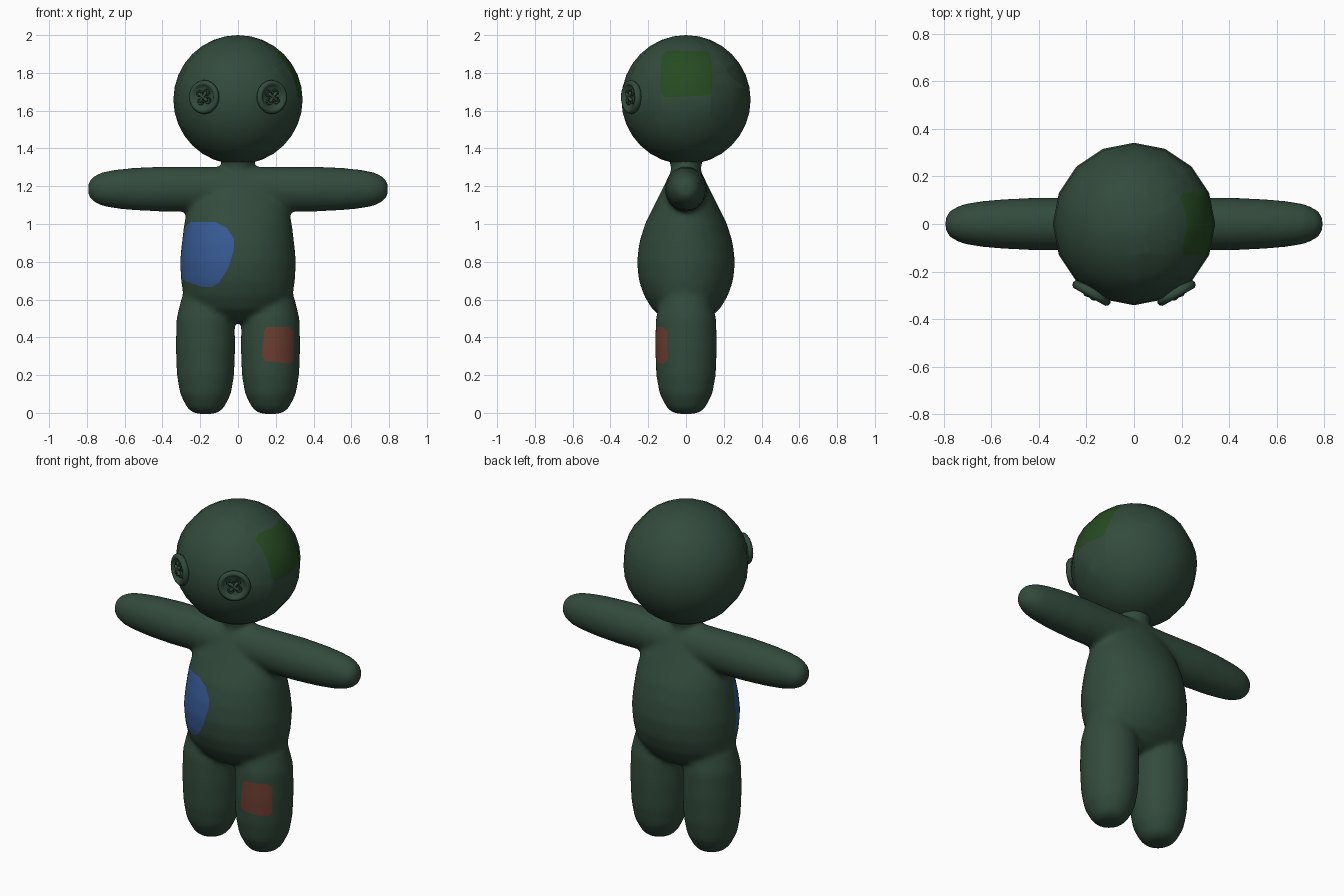
import bpy, bmesh
from math import pi, cos, sin, atan2
from mathutils import Matrix, Vector

if "Cube" in bpy.data.objects:
    bpy.data.objects.remove(bpy.data.objects["Cube"], do_unlink=True)


def material(name, rgb):
    m = bpy.data.materials.new(name)
    m.use_nodes = True
    color = (*rgb, 1)
    m.diffuse_color = color
    bsdf = m.node_tree.nodes["Principled BSDF"]
    bsdf.inputs["Base Color"].default_value = color
    bsdf.inputs["Roughness"].default_value = 0.8
    return m


cloth = material("dark green cloth", (0.032, 0.07, 0.045))
blue = material("blue patch", (0.037, 0.1, 0.29))
red = material("rust patch", (0.15, 0.048, 0.03))
green = material("leaf green patch", (0.02, 0.07, 0.016))


def add_object(name, bm, mats):
    mesh = bpy.data.meshes.new(name)
    bmesh.ops.recalc_face_normals(bm, faces=bm.faces)
    bm.to_mesh(mesh)
    bm.free()
    obj = bpy.data.objects.new(name, mesh)
    bpy.context.collection.objects.link(obj)
    for m in mats:
        mesh.materials.append(m)
    mesh.shade_smooth()
    return obj


def loft(bm, stations, matrix=Matrix(), sides=32):
    """Closed tube along local z from (height, half width, half depth)."""
    rings = []
    for h, rx, ry in stations:
        angles = [2 * pi * i / sides for i in range(sides)]
        rings.append([bm.verts.new(matrix @ Vector((rx * cos(a), ry * sin(a), h))) for a in angles])
    for low, high in zip(rings, rings[1:]):
        for i in range(sides):
            j = (i + 1) % sides
            bm.faces.new((low[i], low[j], high[j], high[i]))
    bm.faces.new(rings[0][::-1])
    bm.faces.new(rings[-1])


def cut_patch(bm, outline, axis, side, limit, index):
    """Cut a convex outline (u, z) into the faces on one side and colour them."""
    u = 1 - axis

    def point(p):
        v = Vector((0, 0, p[1]))
        v[u] = p[0]
        return v

    pts = [point(p) for p in outline]
    mid = sum(pts, Vector()) / len(pts)
    size = max((p - mid).length for p in pts) + 0.1
    front = Vector()
    front[axis] = side
    planes = [(front * limit, -front)]
    for a, b in zip(pts, pts[1:] + pts[:1]):
        n = (b - a).cross(front).normalized()
        planes.append((a, n if n.dot(mid - a) < 0 else -n))

    def near(f):
        c = f.calc_center_median()
        flat = c.copy()
        flat[axis] = 0
        return c.dot(front) > limit - 0.05 and (flat - mid).length < size

    for co, no in planes:
        faces = [f for f in bm.faces if near(f)]
        edges = {e for f in faces for e in f.edges}
        verts = {v for f in faces for v in f.verts}
        bmesh.ops.bisect_plane(bm, geom=faces + list(edges) + list(verts),
                               dist=1e-5, plane_co=co, plane_no=no)
    for f in bm.faces:
        c = f.calc_center_median()
        if all((c - co).dot(no) < 0 for co, no in planes):
            f.material_index = index


# Body: torso, neck, arms and legs fused into one soft skin
bm = bmesh.new()
loft(bm, [(0.48, .1, .07), (0.5, .18, .12), (0.55, .25, .18), (0.62, .29, .222),
          (0.7, .302, .25), (0.8, .308, .26), (0.9, .298, .248), (1, .286, .218),
          (1.1, .265, .168), (1.2, .2, .118), (1.27, .1, .085)])
loft(bm, [(1.15, .08, .08), (1.3, .08, .08), (1.37, .1, .1)])
leg = [(-.006, .04), (.005, .075), (.03, .1), (.1, .135), (.2, .152),
       (.35, .158), (.5, .154), (.6, .13), (.7, .08)]
arm = [(0, .118), (.2, .118), (.4, .12), (.55, .113), (.65, .103),
       (.72, .09), (.77, .065), (.793, .035)]
for s in (-1, 1):
    loft(bm, [(h, r, r * 1.04) for h, r in leg], Matrix.Translation((s * .172, 0, 0)))
    loft(bm, [(h, r, r * .93) for h, r in arm],
         Matrix.Translation((0, 0, 1.185)) @ Matrix.Rotation(s * pi / 2, 4, 'Y'))
body = add_object("body", bm, [cloth])
remesh = body.modifiers.new("fuse", 'REMESH')
remesh.mode = 'VOXEL'
remesh.voxel_size = 0.012
soften = body.modifiers.new("soften", 'SMOOTH')
soften.factor = 0.5
soften.iterations = 18
graph = bpy.context.evaluated_depsgraph_get()
fused = bpy.data.meshes.new_from_object(body.evaluated_get(graph))
bm = bmesh.new()
bm.from_mesh(fused)
bpy.data.objects.remove(body, do_unlink=True)
bpy.data.meshes.remove(fused)

# Belly and knee patches
cut_patch(bm, [(-.25, 1.01), (-.12, 1.01), (-.06, .98), (-.02, .92), (-.02, .87), (-.05, .77),
               (-.1, .69), (-.14, .665), (-.2, .67), (-.31, .71), (-.33, .8), (-.29, .97)],
          1, -1, .04, 1)
cut_patch(bm, [(.155, .455), (.27, .455), (.295, .43), (.295, .28), (.275, .26),
               (.145, .275), (.125, .3), (.14, .44)], 1, -1, .05, 2)
for f in bm.faces:
    f.smooth = True
add_object("body", bm, [cloth, blue, red])

# Head with a side patch
bm = bmesh.new()
bmesh.ops.create_uvsphere(bm, u_segments=16, v_segments=16, radius=0.342,
                          matrix=Matrix.Translation((0, 0, 1.658)))
cut_patch(bm, [(-.115, 1.67), (.12, 1.68), (.135, 1.7), (.14, 1.8), (.13, 1.895),
               (.11, 1.915), (-.1, 1.915), (-.13, 1.89), (-.135, 1.7)], 0, 1, .05, 1)
add_object("head", bm, [cloth, green])

# Button eyes: rimmed disc, four ringed holes and crossed thread
rim = [(-.03, .07), (-.012, .084), (0, .09), (.012, .087), (.02, .077),
       (.018, .067), (.008, .059), (.004, .05)]
ring = [(.004, .019), (.013, .017), (.013, .012), (.004, .009)]
thread = [(-.034, .006), (-.026, .01), (0, .007), (.026, .01), (.034, .006)]
for s, side in ((-1, "right"), (1, "left")):
    normal = Vector((s * .49, -.87, 0))
    turn = Matrix.Rotation(atan2(normal.y, normal.x), 4, 'Z') @ Matrix.Rotation(pi / 2, 4, 'Y')
    place = Matrix.Translation((s * .178, -.289, 1.672)) @ turn
    bm = bmesh.new()
    loft(bm, [(h, r, r) for h, r in rim], place, 24)
    for k in range(4):
        a = pi / 4 + k * pi / 2 + .15
        spot = Matrix.Translation((.03 * cos(a), .03 * sin(a), 0))
        loft(bm, [(h, r, r) for h, r in ring], place @ spot, 12)
        if k < 2:
            lay = (Matrix.Translation((0, 0, .016)) @ Matrix.Rotation(a, 4, 'Z')
                   @ Matrix.Rotation(pi / 2, 4, 'Y'))
            loft(bm, [(h, r, r) for h, r in thread], place @ lay, 8)
    add_object(side + "_button_eye", bm, [cloth])
